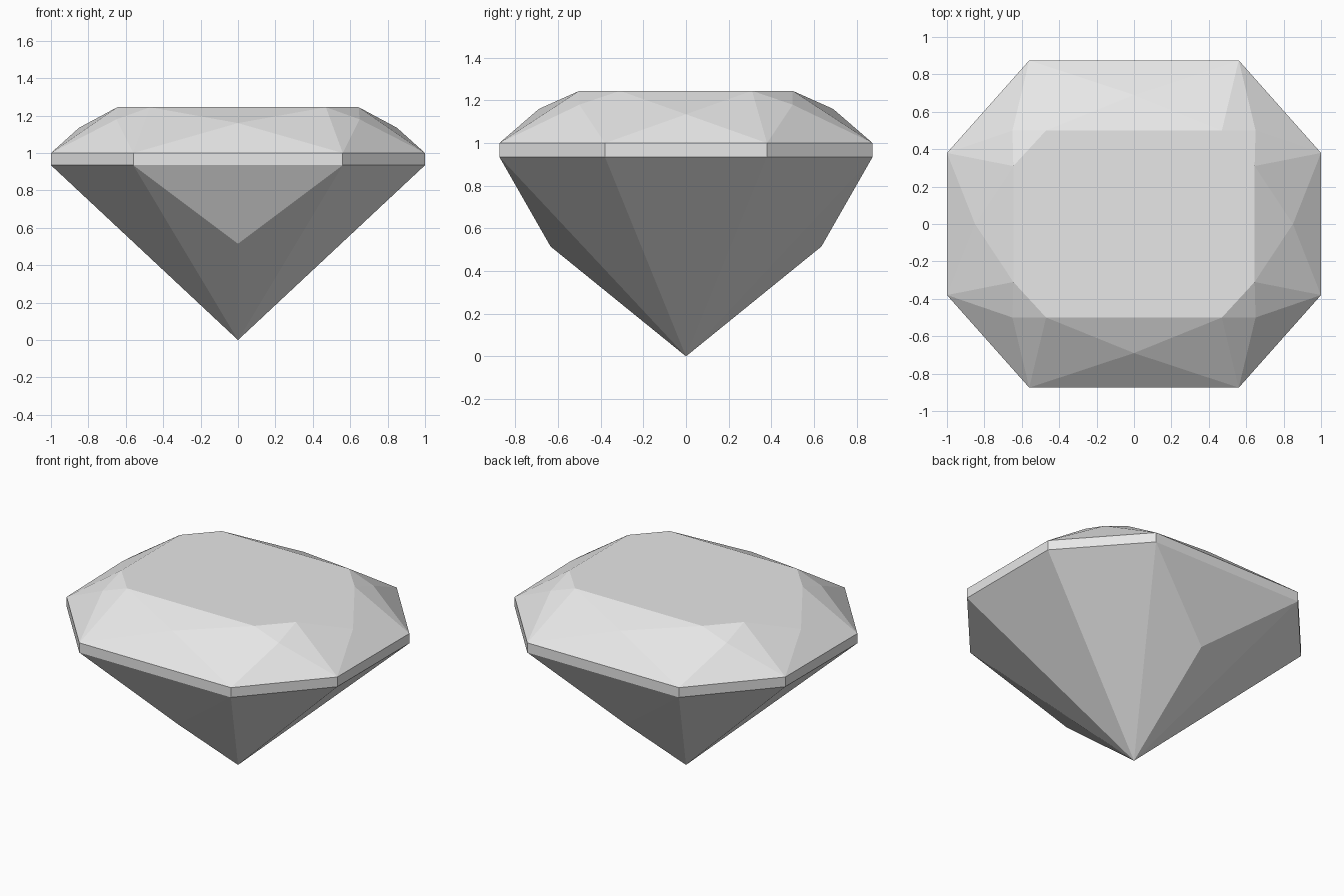
import bpy
from mathutils import Vector

cube = bpy.data.objects.get("Cube")
if cube:
    bpy.data.objects.remove(cube, do_unlink=True)

stone = bpy.data.materials.new("pale_grey_stone")
stone.use_nodes = True
colour = (0.8, 0.8, 0.8, 1)
stone.diffuse_color = colour
stone.node_tree.nodes["Principled BSDF"].inputs["Base Color"].default_value = colour


def octagon(long_x, short_y, short_x, long_y, z):
    """Counterclockwise cut-corner rectangle, starting with the +x side."""
    half = [(long_x, -short_y), (long_x, short_y), (short_x, long_y), (-short_x, long_y)]
    return [Vector((s * x, s * y, z)) for s in (1, -1) for x, y in half]


def build(name, faces):
    """Make a flat-shaded object from faces given as point lists."""
    points, polys = [], []
    for face in faces:
        for p in face:
            if p not in points:
                points.append(p)
        polys.append([points.index(p) for p in face])
    mesh = bpy.data.meshes.new(name)
    mesh.from_pydata(points, [], polys)
    mesh.materials.append(stone)
    mesh.update()
    obj = bpy.data.objects.new(name, mesh)
    bpy.context.scene.collection.objects.link(obj)
    return obj


girdle_low = octagon(1, 0.38, 0.56, 0.875, 0.935)
girdle_top = octagon(1, 0.38, 0.56, 0.875, 1.0)
table = octagon(0.645, 0.31, 0.47, 0.5, 1.245)

# One ridge point in the middle of each crown side
half_ridge = [(0.85, 0, 1.135), (0.65, 0.5, 1.18), (0, 0.69, 1.16), (-0.65, 0.5, 1.18)]
ridge = [Vector((s * x, s * y, z)) for s in (1, -1) for x, y, z in half_ridge]

tip = Vector((0, 0, 0))
crown, band, pavilion = [table], [], []
for i in range(8):
    j = (i + 1) % 8
    # Crown: four triangles fan around the ridge point
    loop = [girdle_top[i], girdle_top[j], table[j], table[i]]
    crown += [[loop[k], loop[(k + 1) % 4], ridge[i]] for k in range(4)]
    # Girdle band
    band.append([girdle_low[i], girdle_low[j], girdle_top[j], girdle_top[i]])
    # Pavilion: the front and back sides bulge out, the others run straight to the tip
    loop = [girdle_low[j], girdle_low[i], tip]
    if i in (2, 6):
        bulge = Vector((0, 0.635 if i == 2 else -0.635, 0.515))
        pavilion += [[loop[k], loop[(k + 1) % 3], bulge] for k in range(3)]
    else:
        pavilion.append(loop)

build("crown", crown)
build("girdle", band)
build("pavilion", pavilion)
